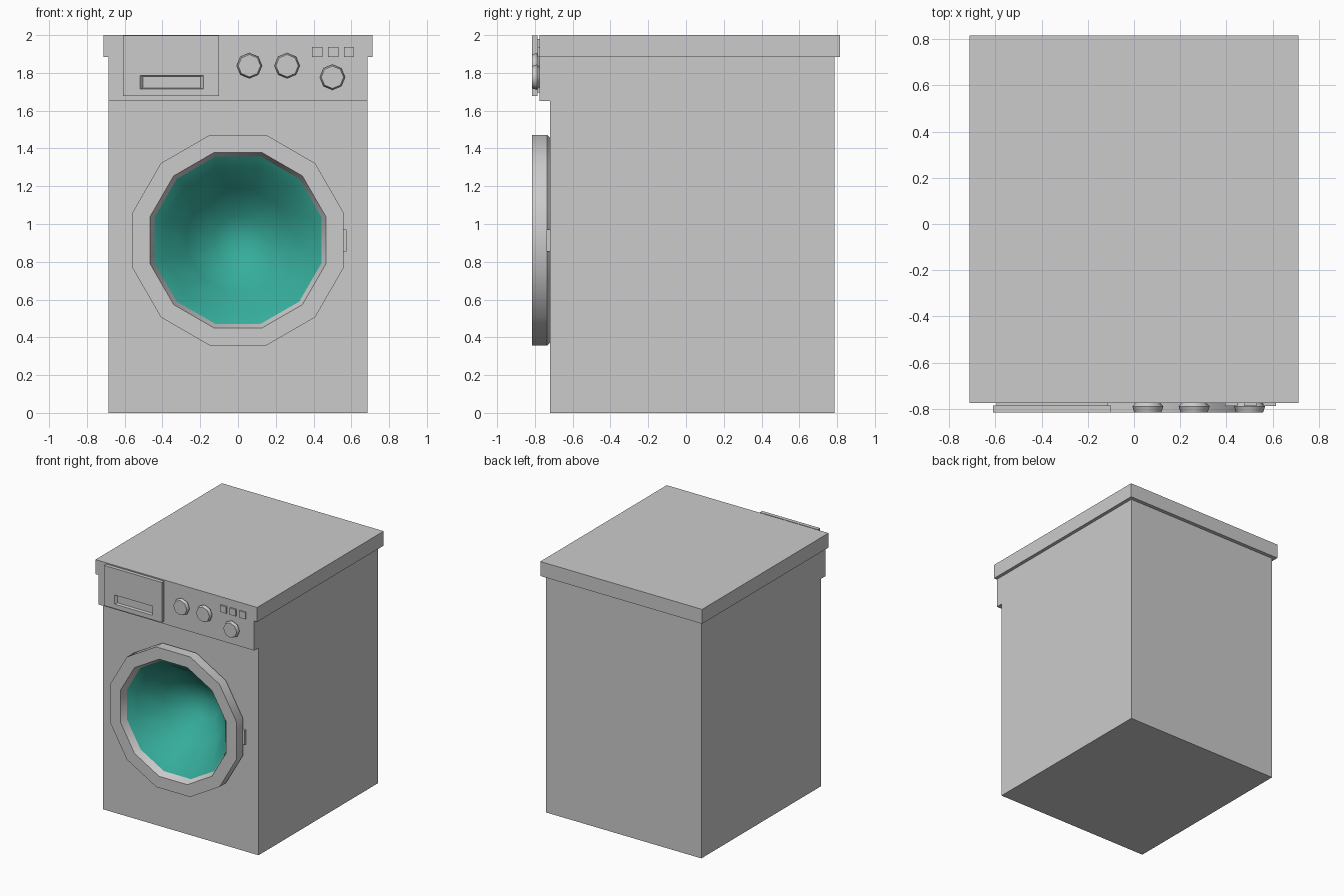
import bpy, bmesh, math
from mathutils import Vector

cube = bpy.data.objects.get("Cube")
if cube:
    bpy.data.objects.remove(cube, do_unlink=True)


def material(name, colour):
    m = bpy.data.materials.new(name)
    m.use_nodes = True
    m.diffuse_color = colour
    m.node_tree.nodes["Principled BSDF"].inputs["Base Color"].default_value = colour
    return m


grey = material("casing grey", (0.6, 0.6, 0.6, 1))
teal = material("bowl teal", (0.036, 0.42, 0.33, 1))


def finish(name, bm, mat):
    bmesh.ops.recalc_face_normals(bm, faces=bm.faces)
    mesh = bpy.data.meshes.new(name)
    bm.to_mesh(mesh)
    bm.free()
    ob = bpy.data.objects.new(name, mesh)
    bpy.context.collection.objects.link(ob)
    mesh.materials.append(mat)
    return ob


def box(name, xs, ys, zs, taper=(0, 0)):
    """Box between limits; taper (x, z) shrinks the back (+y) end."""
    bm = bmesh.new()
    bmesh.ops.create_cube(bm, size=1)
    for v in bm.verts:
        back = v.co.y > 0
        inset = Vector((math.copysign(taper[0], v.co.x), 0,
                        math.copysign(taper[1], v.co.z)))
        v.co = Vector([lim[0] if c < 0 else lim[1]
                       for c, lim in zip(v.co, (xs, ys, zs))])
        if back:
            v.co -= inset
    return finish(name, bm, grey)


def lathe(name, profile, sides, centre, turn=0, closed=False, mat=grey):
    """Turn (radius, y) points about a y axis through centre (x, z)."""
    bm = bmesh.new()
    rings = []
    for r, y in profile:
        count = sides if r > 0 else 1
        angles = [turn + math.tau * i / sides for i in range(count)]
        rings.append([bm.verts.new((centre[0] + r * math.cos(a), y,
                                    centre[1] + r * math.sin(a))) for a in angles])
    pairs = list(zip(rings, rings[1:]))
    if closed:
        pairs.append((rings[-1], rings[0]))
    for a, b in pairs:
        for i in range(sides):
            j = (i + 1) % sides
            if len(b) == 1:
                bm.faces.new((a[i], a[j], b[0]))
            elif len(a) == 1:
                bm.faces.new((a[0], b[j], b[i]))
            else:
                bm.faces.new((a[i], a[j], b[j], b[i]))
    return finish(name, bm, mat)


def select(ob):
    bpy.ops.object.select_all(action='DESELECT')
    ob.select_set(True)
    bpy.context.view_layer.objects.active = ob


def cut(ob, cutter):
    mod = ob.modifiers.new("cut", 'BOOLEAN')
    mod.object = cutter
    mod.solver = 'EXACT'
    select(ob)
    bpy.ops.object.modifier_apply(modifier=mod.name)
    bpy.data.objects.remove(cutter, do_unlink=True)


def smooth(ob, degrees):
    select(ob)
    bpy.ops.object.shade_smooth_by_angle(angle=math.radians(degrees))


# Cabinet with a round opening, lid and control panel
DOOR = (0, 0.914)
TURN = math.radians(15)
body = box("body", (-0.685, 0.685), (-0.72, 0.785), (0, 1.885))
hole = lathe("hole_cutter", [(0, -0.9), (0.5, -0.9), (0.5, 0), (0, 0)], 12, DOOR, TURN)
cut(body, hole)
box("lid", (-0.712, 0.712), (-0.775, 0.815), (1.885, 2))
box("control_panel", (-0.685, 0.685), (-0.775, -0.715), (1.65, 1.89))

# Door ring with a flared inner edge, and its latch
ring = lathe("door_ring", [(0.555, -0.715), (0.577, -0.735), (0.577, -0.815),
                           (0.482, -0.815), (0.459, -0.762), (0.48, -0.715)],
             12, DOOR, TURN, True)
smooth(ring, 35)
box("door_latch", (0.52, 0.575), (-0.738, -0.715), (0.855, 0.97))

# Hollow bowl behind the ring
bowl = lathe("bowl", [(0.459, -0.762), (0.40, -0.716), (0.28, -0.548),
                      (0.13, -0.413), (0, -0.374)], 12, DOOR, TURN, mat=teal)
if sum(p.normal.y for p in bowl.data.polygons) > 0:
    bowl.data.flip_normals()  # the hollow side faces the door
smooth(bowl, 60)

# Detergent drawer with a recessed grip
box("drawer_back", (-0.595, -0.115), (-0.79, -0.77), (1.695, 1.98))
drawer = box("drawer_front", (-0.61, -0.1), (-0.815, -0.785), (1.678, 1.997))
cut(drawer, box("grip_cutter", (-0.522, -0.178), (-0.82, -0.795), (1.713, 1.787),
                (0.02, 0.006)))

# Knobs and push buttons
for i, centre in enumerate([(0.06, 1.838), (0.26, 1.838), (0.5, 1.777)]):
    knob = lathe(f"knob_{i + 1}", [(0, -0.77), (0.05, -0.77), (0.067, -0.79),
                                   (0.059, -0.815), (0, -0.815)], 8, centre)
    smooth(knob, 50)
for i in range(3):
    x = 0.42 + 0.084 * i
    box(f"button_{i + 1}", (x - 0.027, x + 0.027), (-0.787, -0.77), (1.884, 1.938))
